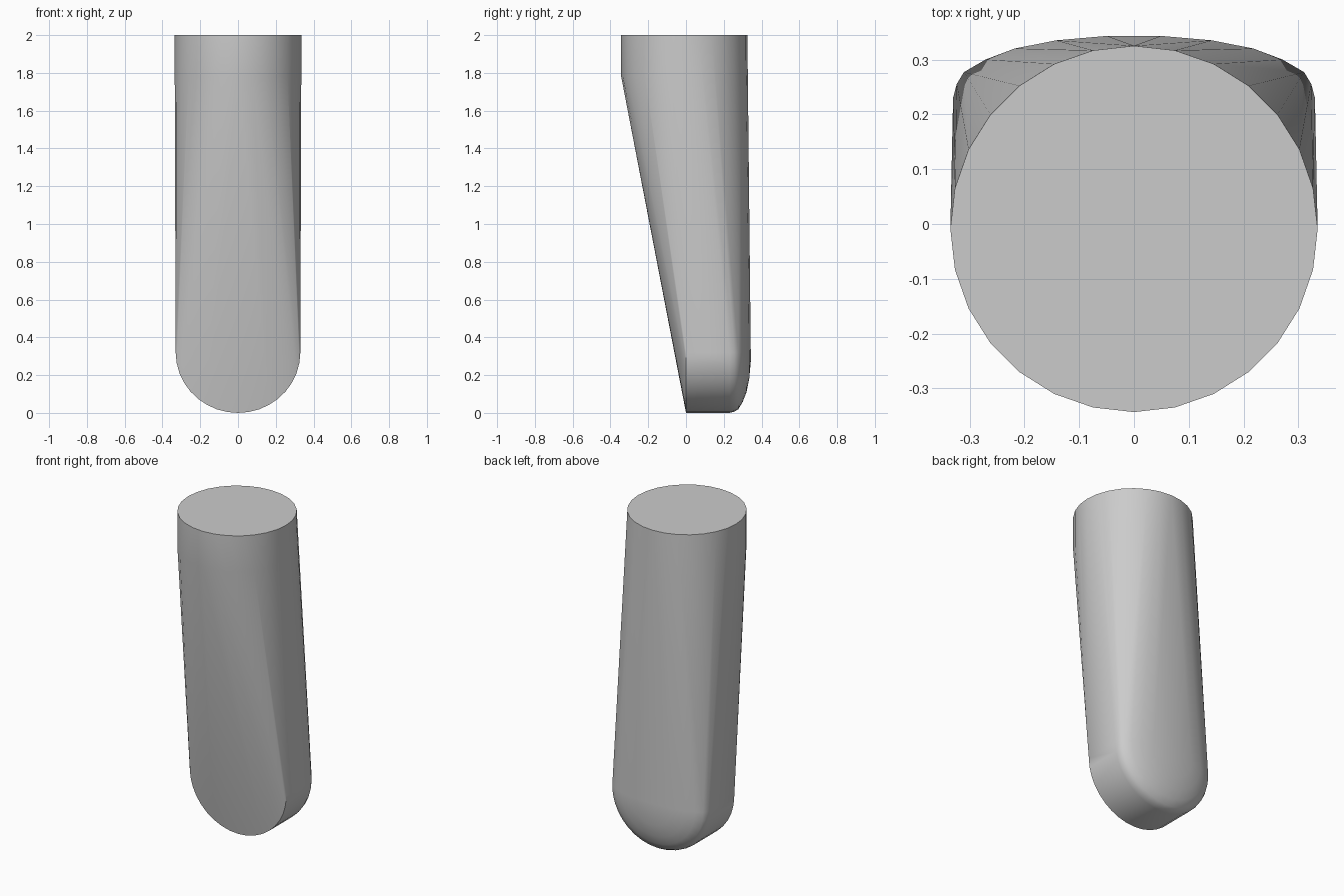
import bpy, bmesh, math

cube = bpy.data.objects.get("Cube")
if cube:
    bpy.data.objects.remove(cube, do_unlink=True)

grey = bpy.data.materials.new("plain grey")
grey.use_nodes = True
colour = (0.6, 0.6, 0.6, 1.0)
grey.diffuse_color = colour
grey.node_tree.nodes["Principled BSDF"].inputs["Base Color"].default_value = colour

bm = bmesh.new()


def round_ring(z, sides=28):
    """Circular section of the upper shaft."""
    for i in range(sides):
        a = math.tau * i / sides
        bm.verts.new((0.335 * math.cos(a), -0.009 + 0.334 * math.sin(a), z))


def toe_arc(y, scale, steps=18):
    """Upright half-round section of the toe, open side up."""
    for i in range(steps + 1):
        a = math.pi * i / steps
        bm.verts.new((0.33 * scale * math.cos(a), y, 0.32 - 0.32 * scale * math.sin(a)))


# Shaft rings: flat top and the start of the sloping front
round_ring(2.0)
round_ring(1.78)

# Toe: straight rim, then a rounded back corner and a gentle dome
for y, scale in ((0, 1), (0.23, 1), (0.255, 0.98), (0.277, 0.94),
                 (0.3, 0.82), (0.32, 0.66), (0.335, 0.43), (0.343, 0.15)):
    toe_arc(y, scale)

# Skin the sections
hull = bmesh.ops.convex_hull(bm, input=bm.verts[:])
loose = {g for g in hull["geom_interior"] + hull["geom_unused"]
         if isinstance(g, bmesh.types.BMVert)}
bmesh.ops.delete(bm, geom=list(loose), context="VERTS")
bmesh.ops.dissolve_limit(bm, angle_limit=0.005, verts=bm.verts[:], edges=bm.edges[:])
bmesh.ops.recalc_face_normals(bm, faces=bm.faces[:])

mesh = bpy.data.meshes.new("tapered_peg")
bm.to_mesh(mesh)
bm.free()
mesh.materials.append(grey)
peg = bpy.data.objects.new("tapered_peg", mesh)
bpy.context.collection.objects.link(peg)

# Smooth sides with a crisp top edge and toe rim
bpy.ops.object.select_all(action="DESELECT")
peg.select_set(True)
bpy.context.view_layer.objects.active = peg
bpy.ops.object.shade_smooth_by_angle(angle=math.radians(40))
